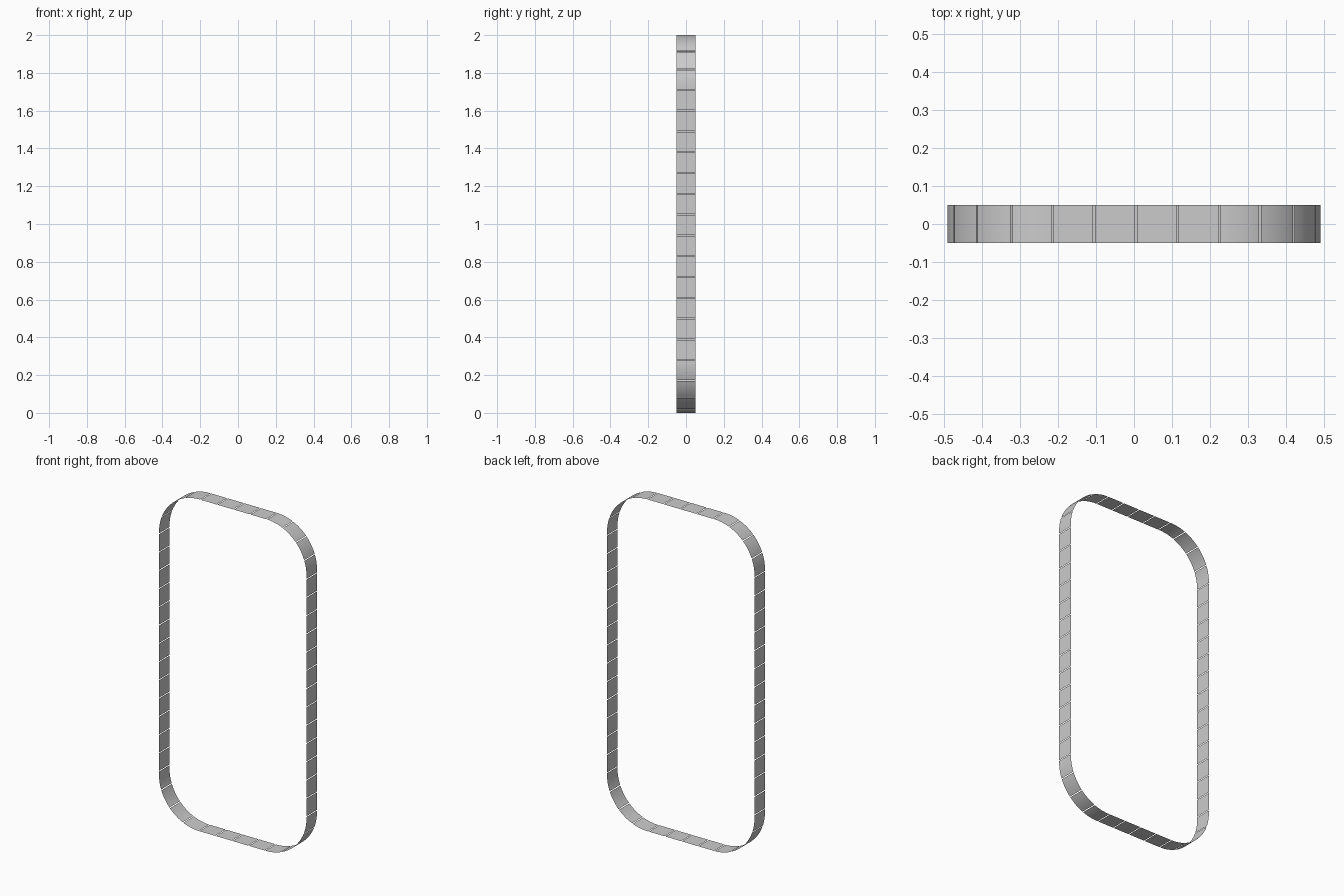
import bpy, bmesh, math

if "Cube" in bpy.data.objects:
    bpy.data.objects.remove(bpy.data.objects["Cube"])

HALF_W, HEIGHT, HALF_D, RADIUS = 0.492, 2.0, 0.05, 0.27
LINKS, GAP, START, STEPS = 50, 0.005, 0.005, 8

TOP = 2 * (HALF_W - RADIUS)
SIDE = HEIGHT - 2 * RADIUS
ARC = math.pi * RADIUS / 2
HALF = TOP + SIDE + 2 * ARC      # half of the loop length


def loop_point(s):
    """Point (x, z) at distance s clockwise from the top centre."""
    s %= 2 * HALF
    sign = 1
    if s >= HALF:                # second half is the first turned by 180 degrees
        s, sign = s - HALF, -1
    cx, cz = TOP / 2, SIDE / 2
    if s < TOP / 2:
        x, z = s, HEIGHT / 2
    elif s < TOP / 2 + ARC:
        a = (s - TOP / 2) / RADIUS
        x, z = cx + RADIUS * math.sin(a), cz + RADIUS * math.cos(a)
    elif s < TOP / 2 + ARC + SIDE:
        x, z = HALF_W, cz - (s - TOP / 2 - ARC)
    elif s < TOP / 2 + 2 * ARC + SIDE:
        a = (s - TOP / 2 - ARC - SIDE) / RADIUS
        x, z = cx + RADIUS * math.cos(a), -cz - RADIUS * math.sin(a)
    else:
        x, z = HALF - s, -HEIGHT / 2
    return sign * x, sign * z + HEIGHT / 2


# Thin belt of separate links following the rounded rectangle
bm = bmesh.new()
pitch = 2 * HALF / LINKS
for i in range(LINKS):
    s0 = START + i * pitch + GAP / 2
    rows = []
    for k in range(STEPS + 1):
        x, z = loop_point(s0 + (pitch - GAP) * k / STEPS)
        rows.append([bm.verts.new((x, y, z)) for y in (-HALF_D, HALF_D)])
    for a, b in zip(rows, rows[1:]):
        bm.faces.new((a[0], b[0], b[1], a[1]))

mesh = bpy.data.meshes.new("track_belt")
bm.to_mesh(mesh)
bm.free()
belt = bpy.data.objects.new("track_belt", mesh)
bpy.context.collection.objects.link(belt)
bpy.context.view_layer.objects.active = belt
belt.select_set(True)
bpy.ops.object.shade_smooth_by_angle()
